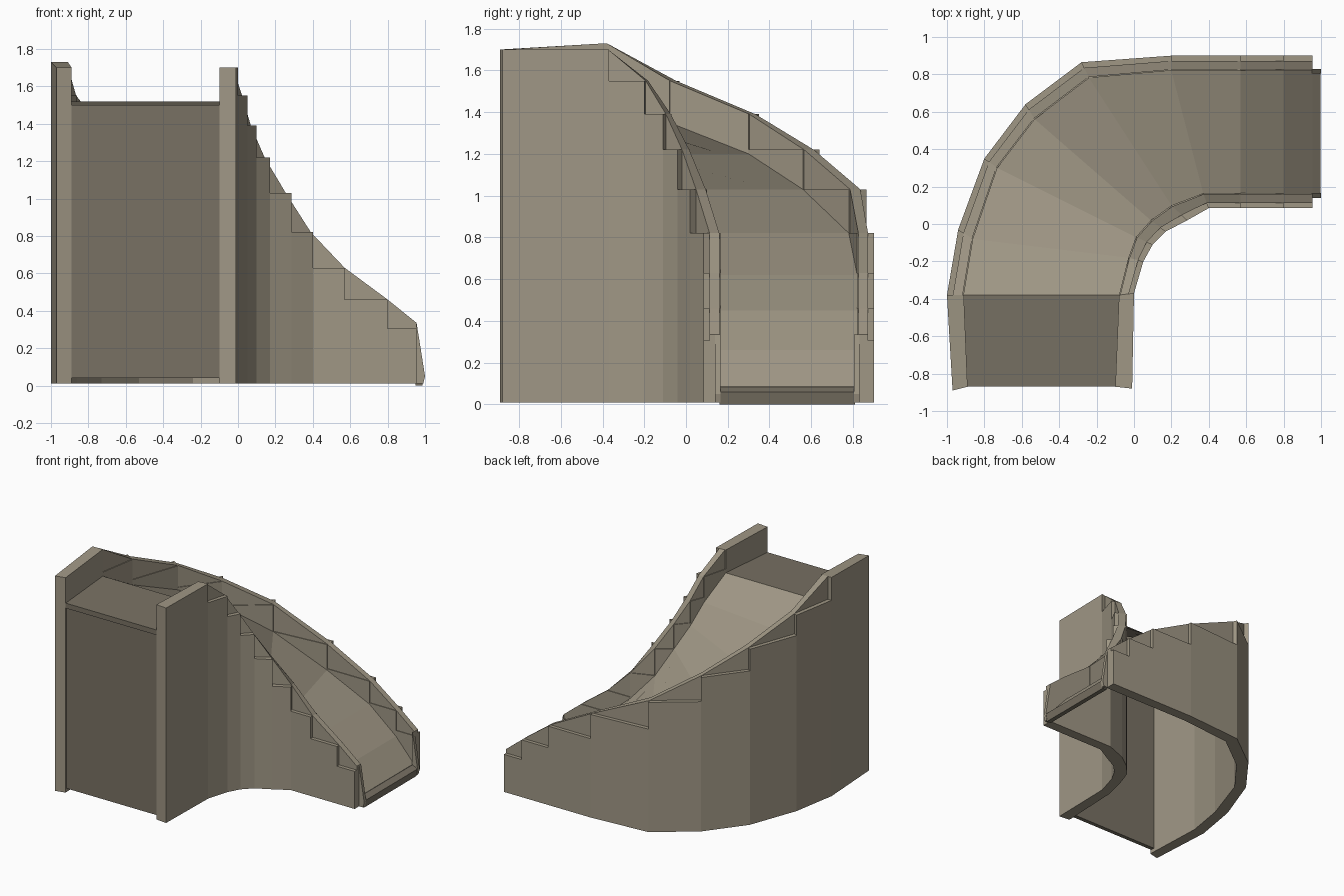
import bpy, bmesh
from mathutils import Vector

cube = bpy.data.objects.get("Cube")
if cube:
    bpy.data.objects.remove(cube, do_unlink=True)


def material(name, color):
    mat = bpy.data.materials.new(name)
    mat.use_nodes = True
    mat.diffuse_color = (*color, 1)
    mat.node_tree.nodes["Principled BSDF"].inputs["Base Color"].default_value = (*color, 1)
    return mat


stone = material("warm stone", (0.35, 0.31, 0.235))
dark_stone = material("dark stone", (0.19, 0.167, 0.127))


def block(bm, lower, upper):
    """Closed block between two matching loops of points."""
    low = [bm.verts.new(p) for p in lower]
    high = [bm.verts.new(p) for p in upper]
    bm.faces.new(low[::-1])
    bm.faces.new(high)
    for i in range(len(low)):
        j = (i + 1) % len(low)
        bm.faces.new((low[i], low[j], high[j], high[i]))


def finish(name, bm, mat):
    bmesh.ops.recalc_face_normals(bm, faces=bm.faces)
    mesh = bpy.data.meshes.new(name)
    bm.to_mesh(mesh)
    bm.free()
    mesh.materials.append(mat)
    obj = bpy.data.objects.new(name, mesh)
    bpy.context.collection.objects.link(obj)
    return obj


def at(point, z):
    return Vector((point[0], point[1], z))


# Stations down the ramp: each wall's (outside, track side), top height, floor height
stations = [
    ((-.97, -.89), (-.89, -.87), (-.01, -.88), (-.10, -.87), 1.70, 1.50),
    ((-1, -.38), (-.91, -.38), (0, -.37), (-.08, -.38), 1.73, 1.52),
    ((-.94, -.03), (-.86, -.08), (.05, -.20), (-.03, -.18), 1.55, 1.35),
    ((-.80, .35), (-.73, .30), (.10, -.11), (.01, -.07), 1.39, 1.20),
    ((-.58, .64), (-.53, .56), (.17, -.04), (.09, .02), 1.22, 1.03),
    ((-.28, .865), (-.24, .78), (.285, .02), (.20, .10), 1.03, .82),
    ((.20, .90), (.20, .82), (.40, .085), (.37, .165), .82, .62),
    ((.57, .90), (.57, .82), (.57, .085), (.57, .165), .63, .45),
    ((.80, .90), (.80, .82), (.80, .085), (.80, .165), .46, .26),
    ((.955, .90), (.955, .82), (.955, .085), (.955, .165), .335, .085),
]
pairs = list(zip(stations, stations[1:]))
BASE = 0.01
LANDING_TOP = 1.70


def build_wall(name, out, track, limit):
    """Stepped wall with a narrower sloping coping above the treads."""
    bm = bmesh.new()
    for i, (a, b) in enumerate(pairs):
        za, zb = min(a[4], limit), min(b[4], limit)
        foot = (a[out], a[track], b[track], b[out])
        if i == 0:
            tops = (za, za, zb, zb)
        else:
            tread = max(zb, 0.31) if i < len(pairs) - 1 else 0.305
            tops = (tread,) * 4
            # coping wedge, set in from both faces of the wall
            ends = []
            for s in (a, b):
                o, t = Vector(s[out]), Vector(s[track])
                ends.append((o.lerp(t, 0.35), o.lerp(t, 0.93)))
            (ao, at_), (bo, bt) = ends
            block(bm,
                  [at(p, tread - 0.02) for p in (ao, at_, bt, bo)],
                  [at(ao, za), at(at_, za), at(bt, zb), at(bo, zb)])
        block(bm, [at(p, BASE) for p in foot],
              [at(p, z) for p, z in zip(foot, tops)])
    return finish(name, bm, stone)


build_wall("outer_wall", 0, 1, 2)
build_wall("inner_wall", 2, 3, LANDING_TOP)


# Floor slabs between the walls
def build_floor(name, spans, mat):
    bm = bmesh.new()
    for a, b in spans:
        corners = [(a[1], a[5]), (a[3], a[5]), (b[3], b[5]), (b[1], b[5])]
        block(bm, [at(p, z - 0.04) for p, z in corners],
              [at(p, z) for p, z in corners])
    return finish(name, bm, mat)


build_floor("landing_floor", pairs[:1], dark_stone)
build_floor("ramp_floor", pairs[1:], stone)


# Panel closing the high end under the landing
def box(name, x0, x1, y0, y1, z0, z1, mat):
    bm = bmesh.new()
    loop = ((x0, y0), (x1, y0), (x1, y1), (x0, y1))
    block(bm, [at(p, z0) for p in loop], [at(p, z1) for p in loop])
    return finish(name, bm, mat)


box("end_panel", -.90, -.09, -.862, -.83, .04, 1.499, dark_stone)

# Lip at the foot of the ramp
bm = bmesh.new()
block(bm, [at((.95, y), 0) for y in (.16, .81)] + [at((.985, y), 0) for y in (.81, .16)],
      [at((.95, y), .085) for y in (.16, .81)] + [at((.997, y), .06) for y in (.81, .16)])
finish("ramp_lip", bm, dark_stone)

# Tapered fins ending the two walls beside the lip
for name, y0, y1 in (("inner_fin", .14, .165), ("outer_fin", .805, .83)):
    profile = ((.95, BASE), (.99, BASE), (1, .05), (.955, .334), (.95, .334))
    bm = bmesh.new()
    block(bm, [(x, y0, z) for x, z in profile], [(x, y1, z) for x, z in profile])
    finish(name, bm, stone)
